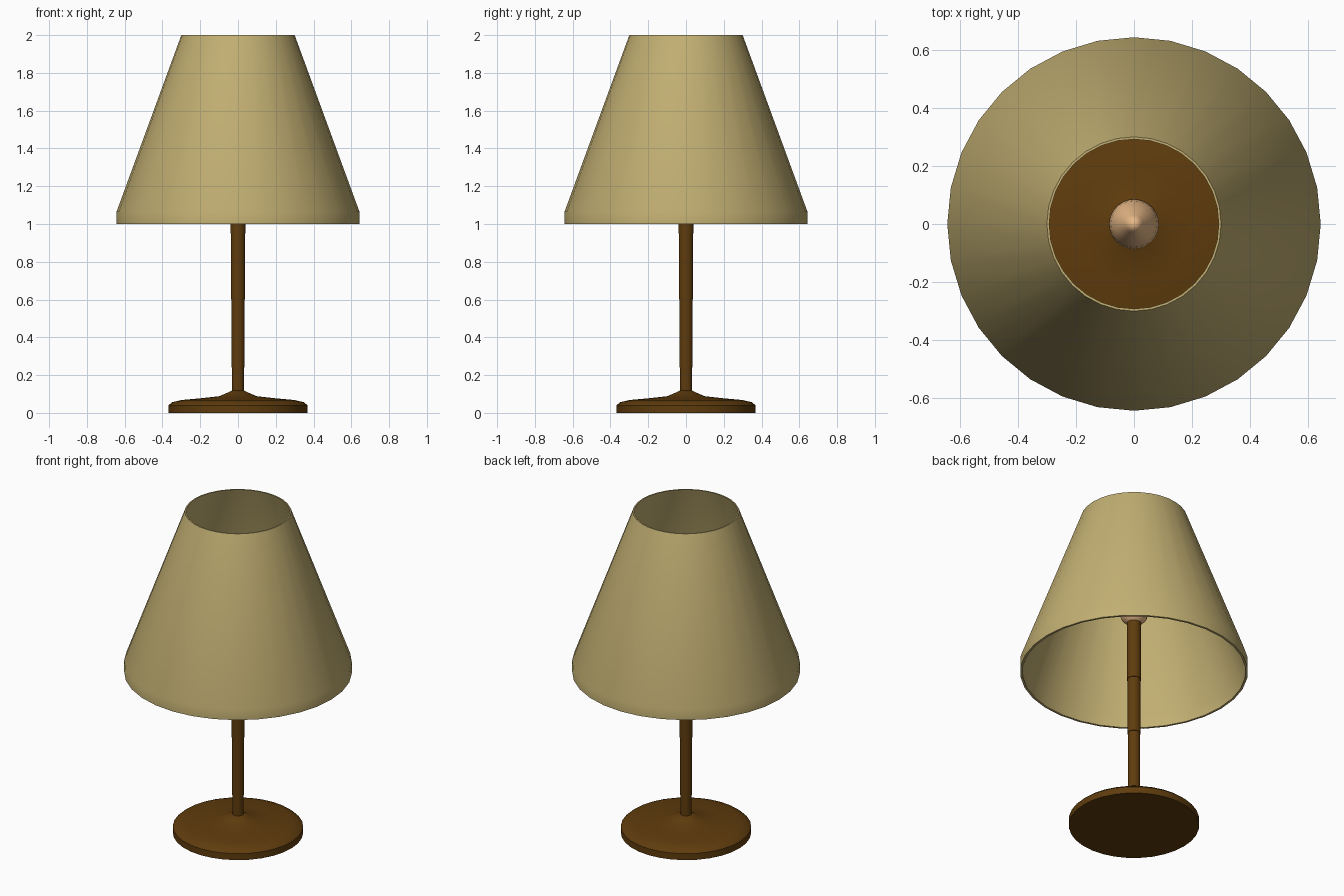
import bpy, bmesh, math

if "Cube" in bpy.data.objects:
    bpy.data.objects.remove(bpy.data.objects["Cube"])


def material(name, rgb):
    m = bpy.data.materials.new(name)
    m.diffuse_color = (*rgb, 1)
    m.use_nodes = True
    m.node_tree.nodes["Principled BSDF"].inputs["Base Color"].default_value = m.diffuse_color
    return m


def lathe(name, profile, mat, sides=32, closed=False, angle=40):
    """Spin an (r, z) profile about z; closed joins the last point to the first."""
    bm = bmesh.new()
    rings = []
    for r, z in profile:
        if r == 0:
            rings.append([bm.verts.new((0, 0, z))] * sides)
        else:
            rings.append([bm.verts.new((r * math.cos(2 * math.pi * i / sides),
                                        r * math.sin(2 * math.pi * i / sides), z))
                          for i in range(sides)])
    pairs = list(zip(rings, rings[1:]))
    if closed:
        pairs.append((rings[-1], rings[0]))
    for a, b in pairs:
        for i in range(sides):
            j = (i + 1) % sides
            bm.faces.new(list(dict.fromkeys((a[i], a[j], b[j], b[i]))))
    bmesh.ops.recalc_face_normals(bm, faces=bm.faces)
    mesh = bpy.data.meshes.new(name)
    bm.to_mesh(mesh)
    bm.free()
    mesh.materials.append(mat)
    obj = bpy.data.objects.new(name, mesh)
    bpy.context.collection.objects.link(obj)
    bpy.ops.object.select_all(action='DESELECT')
    obj.select_set(True)
    bpy.context.view_layer.objects.active = obj
    bpy.ops.object.shade_smooth_by_angle(angle=math.radians(angle))
    return obj


cloth = material("shade_cloth", (0.54, 0.43, 0.17))
wood = material("brown_wood", (0.115, 0.045, 0.004))
glass = material("bulb_glass", (0.80, 0.48, 0.24))

# weighted foot, rising to a small collar
lathe("base", [(0, 0), (0.368, 0), (0.368, 0.04), (0.35, 0.056), (0.30, 0.068),
               (0.20, 0.077), (0.10, 0.088), (0.06, 0.105), (0.034, 0.118), (0, 0.118)], wood)

# slightly stepped pole
lathe("pole", [(0, 0.1), (0.032, 0.1), (0.032, 0.24), (0.035, 0.24), (0.035, 0.6),
               (0.038, 0.6), (0.038, 0.95), (0.041, 0.95), (0.041, 1.34), (0, 1.34)], wood)

# thin hollow shade with a short vertical hem
lathe("lampshade", [(0.643, 1.0), (0.643, 1.065), (0.30, 2.0),
                    (0.292, 2.0), (0.63, 1.065), (0.63, 1.0)], cloth, closed=True)

# pointed bulb
lathe("bulb", [(0, 1.305), (0.04, 1.315), (0.07, 1.345), (0.086, 1.39), (0.08, 1.44),
               (0.06, 1.50), (0.03, 1.565), (0, 1.62)], glass, sides=24)
